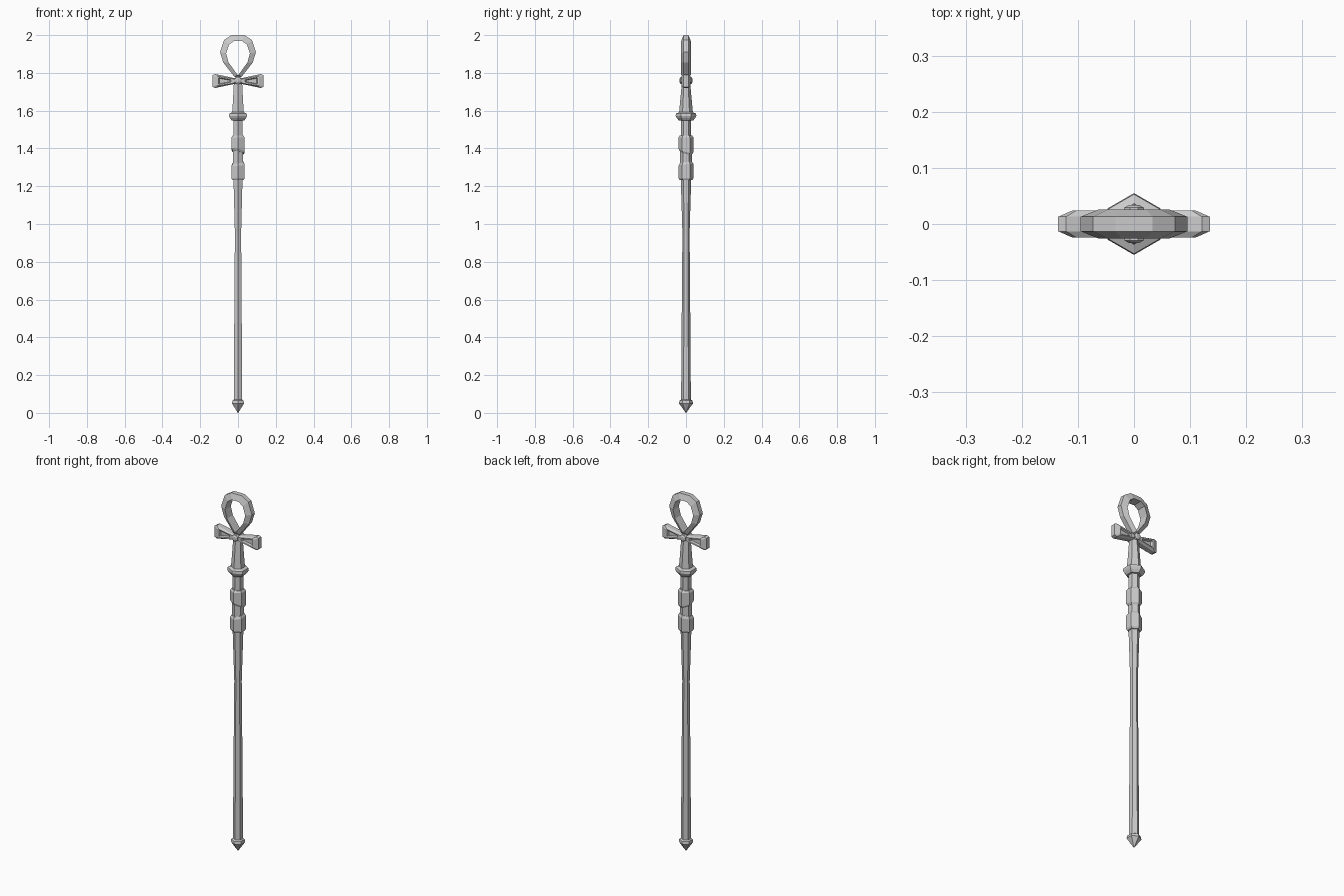
import bpy, bmesh
from math import sin, cos, radians

if "Cube" in bpy.data.objects:
    bpy.data.objects.remove(bpy.data.objects["Cube"])


def loft(name, rings, cap=True, wrap=False):
    """Skin equal-length rings of points into one flat-shaded object."""
    bm = bmesh.new()
    vs = [[bm.verts.new(p) for p in r] for r in rings]
    n = len(rings[0])
    last = len(vs) if wrap else len(vs) - 1
    for i in range(last):
        a, b = vs[i], vs[(i + 1) % len(vs)]
        for j in range(n):
            k = (j + 1) % n
            bm.faces.new((a[j], a[k], b[k], b[j]))
    if cap and not wrap:
        bm.faces.new(vs[0])
        bm.faces.new(vs[-1])
    bmesh.ops.remove_doubles(bm, verts=bm.verts, dist=1e-5)
    bmesh.ops.recalc_face_normals(bm, faces=bm.faces)
    me = bpy.data.meshes.new(name)
    bm.to_mesh(me)
    bm.free()
    ob = bpy.data.objects.new(name, me)
    bpy.context.collection.objects.link(ob)
    return ob


def hexring(z, r, ry=None, tilt=0.0):
    """Hexagon with its points towards front and back."""
    pts = []
    for i in range(6):
        a = radians(90 + 60 * i)
        x, y = r * cos(a), (ry or r) * sin(a)
        pts.append((x, y, z - tilt * (x + y)))
    return pts


def hex_part(name, profile):
    return loft(name, [hexring(*p) for p in profile])


# Shaft, slimmer in the middle
hex_part("shaft", [(0.05, 0.026), (0.6, 0.022), (0.95, 0.019),
                   (1.22, 0.027), (1.57, 0.027)])

# Pointed foot
hex_part("foot_tip", [(0.0, 0.001), (0.05, 0.037), (0.065, 0.034), (0.07, 0.026)])

# Grip: core and two thick wraps with slanted inner edges
hex_part("grip_core", [(1.24, 0.031), (1.46, 0.031)])
hex_part("lower_wrap", [(1.232, 0.033), (1.242, 0.040), (1.312, 0.040, None, -0.12),
                        (1.325, 0.033, None, -0.12)])
hex_part("upper_wrap", [(1.378, 0.033, None, 0.25), (1.390, 0.040, None, 0.25),
                        (1.458, 0.040), (1.468, 0.033)])

# Collar and tapered neck
hex_part("collar", [(1.548, 0.038), (1.562, 0.050), (1.572, 0.055),
                    (1.585, 0.053), (1.592, 0.036)])
hex_part("neck", [(1.585, 0.036, 0.037), (1.65, 0.031, 0.031),
                  (1.735, 0.026, 0.023), (1.785, 0.014, 0.020)])

# Teardrop loop: thin outer rim, wider inner wall
outer = [(0.033, 2.0), (0.073, 1.975), (0.095, 1.91), (0.078, 1.855), (0.018, 1.778)]
inner = [(0.022, 1.968), (0.047, 1.95), (0.063, 1.903), (0.05, 1.855), (0.003, 1.79)]
sections = []
for (ox, oz), (ix, iz) in zip(outer, inner):
    sections.append([(ox, -0.013, oz), (ox, 0.013, oz), (ix, 0.026, iz), (ix, -0.026, iz)])
sections += [[(-x, y, z) for x, y, z in s] for s in reversed(sections)]
loft("loop", sections, wrap=True)

# Flared cross arms with a raised frame around a recessed panel
ZC = 1.757


def arm_ring(side, y, half):
    pts = half + [(u, -v) for u, v in reversed(half)]
    return [(side * u, y, ZC + v) for u, v in pts]


outline = [(0.008, 0.013), (0.121, 0.037), (0.135, 0.031)]
frame = [(0.018, 0.010), (0.103, 0.025), (0.110, 0.021)]
rim = [(0.036, 0.006), (0.098, 0.018), (0.102, 0.016)]
panel = [(0.044, 0.004), (0.094, 0.013), (0.097, 0.012)]
layers = [(0.012, panel), (0.023, rim), (0.024, frame), (0.013, outline)]
for label, side in (("left", -1), ("right", 1)):
    rings = [arm_ring(side, y, h) for y, h in layers]
    rings += [arm_ring(side, -y, h) for y, h in reversed(layers)]
    loft(label + "_arm", rings)

# Faceted boss at the crossing, front and back


def boss_ring(y, r):
    return [(r * cos(radians(45 * i + 22.5)), y, ZC + 0.003 + r * sin(radians(45 * i + 22.5)))
            for i in range(8)]


loft("boss", [boss_ring(y, r) for y, r in
              ((-0.034, 0.010), (-0.029, 0.019), (0.029, 0.019), (0.034, 0.010))])
